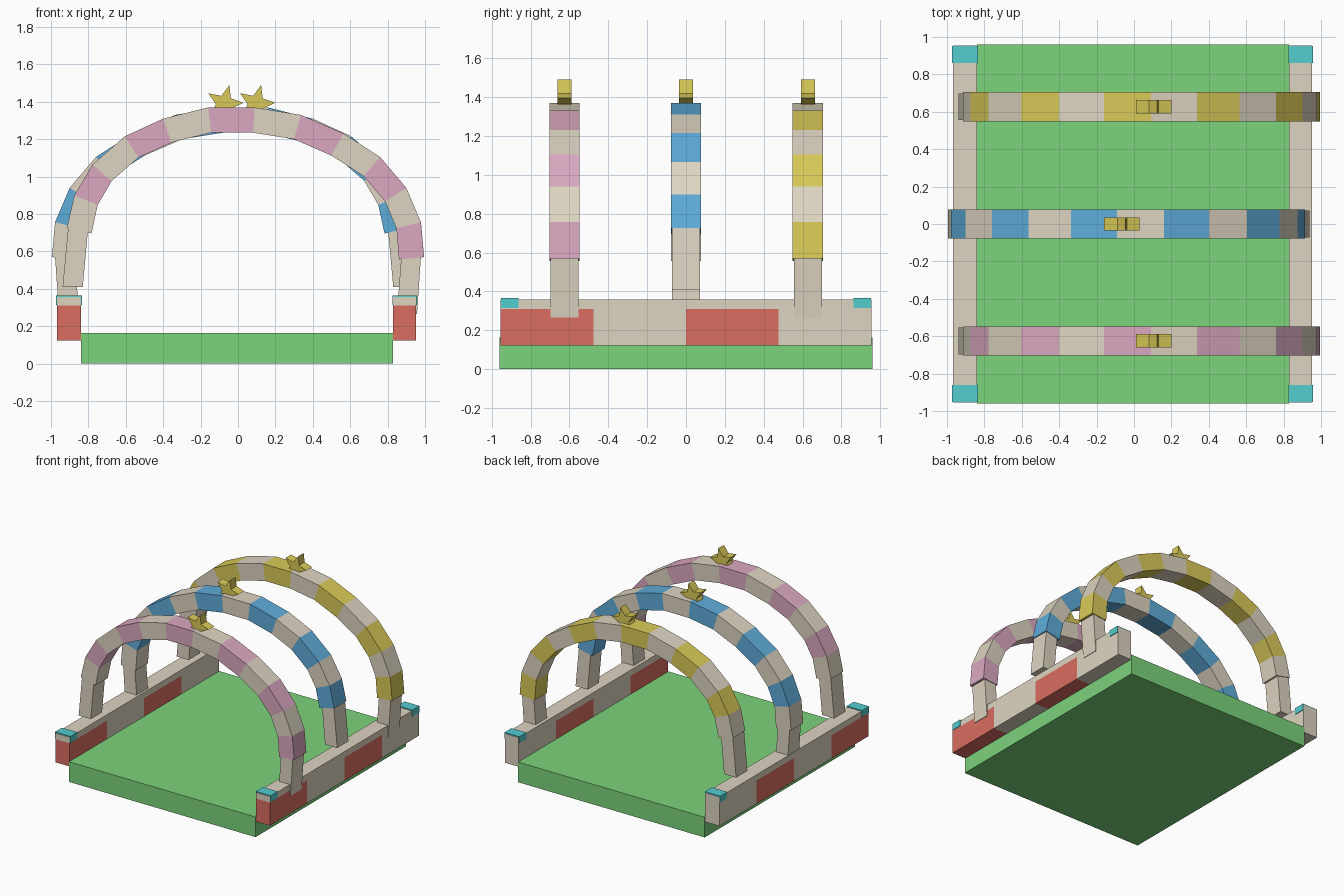
import bpy, bmesh, math
from mathutils import Vector

cube = bpy.data.objects.get("Cube")
if cube:
    bpy.data.objects.remove(cube, do_unlink=True)


def material(name, rgb):
    """Flat material from display colour values, stored as linear."""
    linear = [((c / 255 + 0.055) / 1.055) ** 2.4 for c in rgb] + [1]
    mat = bpy.data.materials.new(name)
    mat.use_nodes = True
    mat.diffuse_color = linear
    bsdf = next(n for n in mat.node_tree.nodes if n.type == 'BSDF_PRINCIPLED')
    bsdf.inputs["Base Color"].default_value = linear
    return mat


BEIGE = material("beige", (222, 213, 194))
GREEN = material("green", (124, 211, 124))
RED = material("red", (218, 109, 97))
TEAL = material("teal", (84, 205, 207))
PINK = material("pink", (219, 168, 192))
BLUE = material("blue", (95, 172, 218))
YELLOW = material("yellow", (218, 202, 88))


def finish(name, bm, *mats):
    bmesh.ops.recalc_face_normals(bm, faces=bm.faces)
    mesh = bpy.data.meshes.new(name)
    bm.to_mesh(mesh)
    bm.free()
    for mat in mats:
        mesh.materials.append(mat)
    obj = bpy.data.objects.new(name, mesh)
    bpy.context.collection.objects.link(obj)
    return obj


def box(name, mat, xs, ys, zs):
    bm = bmesh.new()
    bmesh.ops.create_cube(bm, size=1)
    for v in bm.verts:
        v.co = [r[0] if c < 0 else r[1] for c, r in zip(v.co, (xs, ys, zs))]
    return finish(name, bm, mat)


def plate(name, mat, outline, y, half):
    """Extrude an x-z outline along y."""
    bm = bmesh.new()
    face = bm.faces.new([bm.verts.new((x, y - half, z)) for x, z in outline])
    out = bmesh.ops.extrude_face_region(bm, geom=[face])["geom"]
    bmesh.ops.translate(bm, vec=(0, 2 * half, 0),
                        verts=[v for v in out if isinstance(v, bmesh.types.BMVert)])
    return finish(name, bm, mat)


# Outer curve of an arch, from the right-hand end over the top
OUTER = [Vector(p) for p in (
    (0.995, 0.57), (0.978, 0.757), (0.90, 0.94), (0.76, 1.105), (0.563, 1.232),
    (0.337, 1.33), (0.09, 1.37), (-0.16, 1.37), (-0.40, 1.31), (-0.605, 1.216),
    (-0.778, 1.065), (-0.875, 0.90), (-0.915, 0.727))]
THICK = 0.135
LONG_LEG = ((0.98, 0.60), (0.957, 0.265), (0.85, 0.265), (0.875, 0.60))
SHORT_LEG = ((-0.905, 0.76), (-0.938, 0.41), (-0.83, 0.41), (-0.80, 0.74))


def arch(name, stripe, y, flip=1, first=0, half=0.078):
    """Striped arch of straight segments, standing on two slimmer legs."""
    bm = bmesh.new()
    rings = []
    last = len(OUTER) - 1
    for i, p in enumerate(OUTER):
        t = (OUTER[min(i + 1, last)] - OUTER[max(i - 1, 0)]).normalized()
        q = p + Vector((-t.y, t.x)) * THICK
        rings.append([bm.verts.new((flip * c.x, y + s * half, c.y))
                      for c, s in ((p, -1), (p, 1), (q, 1), (q, -1))])
    for i in range(last):
        a, b = rings[i], rings[i + 1]
        for k in range(4):
            m = (k + 1) % 4
            f = bm.faces.new((a[k], a[m], b[m], b[k]))
            f.material_index = 1 if i % 2 == first else 0
    bm.faces.new(rings[0]).material_index = 1 - first
    bm.faces.new(rings[-1]).material_index = first
    finish(name, bm, BEIGE, stripe)
    for part, outline in (("long_leg", LONG_LEG), ("short_leg", SHORT_LEG)):
        plate(f"{name}_{part}", BEIGE, [(flip * x, z) for x, z in outline], y, 0.072)


def star(name, x, y):
    """Tilted five-pointed star, half sunk into the arch."""
    points = []
    for k in range(10):
        a = math.radians(3 + 36 * k)
        r = 0.045 if k % 2 else 0.103
        points.append((x + r * math.cos(a), 1.39 + r * math.sin(a)))
    plate(name, YELLOW, points, y, 0.036)


# Floor slab
box("floor", GREEN, (-0.84, 0.83), (-0.96, 0.96), (0, 0.163))

# Side rails: alternating blocks, a top beam and end caps
for side, x0, x1 in (("right", -0.967, -0.84), ("left", 0.83, 0.953)):
    for k in range(4):
        y0 = -0.954 + 0.477 * k
        box(f"{side}_rail_block_{k + 1}", BEIGE if k % 2 else RED,
            (x0, x1), (y0, y0 + 0.477), (0.123, 0.31))
    box(f"{side}_rail_beam", BEIGE, (x0, x1), (-0.954, 0.954), (0.31, 0.358))
    for end, s in (("front", -1), ("back", 1)):
        box(f"{side}_{end}_cap", TEAL, (x0 - 0.005, x1 + 0.005),
            sorted((s * 0.862, s * 0.951)), (0.314, 0.366))

# Arches with their stars; the middle one is mirrored
arch("front_arch", PINK, -0.625)
arch("middle_arch", BLUE, 0, flip=-1, first=1)
arch("back_arch", YELLOW, 0.627)
star("front_star", 0.097, -0.625)
star("middle_star", -0.073, 0)
star("back_star", 0.097, 0.627)
